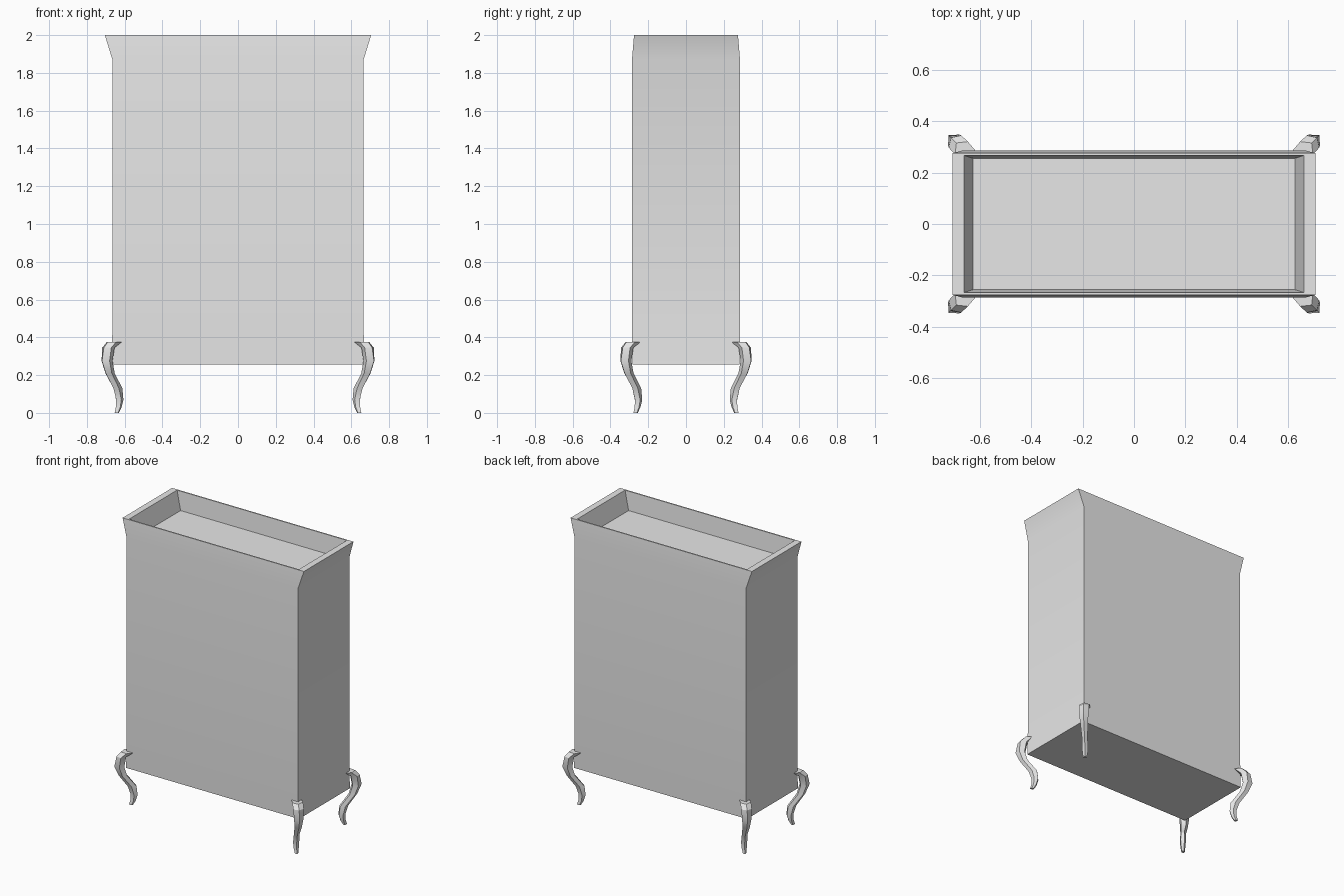
import bpy
import bmesh

cube = bpy.data.objects.get("Cube")
if cube:
    bpy.data.objects.remove(cube, do_unlink=True)

grey = bpy.data.materials.new("plain_grey")
grey.use_nodes = True
grey.diffuse_color = (0.8, 0.8, 0.8, 1)
grey.node_tree.nodes["Principled BSDF"].inputs["Base Color"].default_value = (0.8, 0.8, 0.8, 1)


def loft(name, rings):
    """Skin a stack of equal-sized rings and cap both ends."""
    bm = bmesh.new()
    loops = [[bm.verts.new(p) for p in ring] for ring in rings]
    n = len(loops[0])
    for a, b in zip(loops, loops[1:]):
        for i in range(n):
            j = (i + 1) % n
            bm.faces.new((a[i], a[j], b[j], b[i]))
    bm.faces.new(loops[0])
    bm.faces.new(loops[-1])
    bmesh.ops.recalc_face_normals(bm, faces=bm.faces)
    mesh = bpy.data.meshes.new(name)
    bm.to_mesh(mesh)
    bm.free()
    mesh.materials.append(grey)
    obj = bpy.data.objects.new(name, mesh)
    bpy.context.collection.objects.link(obj)
    bpy.ops.object.select_all(action="DESELECT")
    obj.select_set(True)
    bpy.context.view_layer.objects.active = obj
    bpy.ops.object.shade_smooth_by_angle(angle=0.52)
    return obj


def rectangle(x, y, z):
    return [(-x, -y, z), (x, -y, z), (x, y, z), (-x, y, z)]


# Cabinet body: outer wall, flared rim, then down to the recessed top panel
body_profile = [
    (0.672, 0.283, 0.255),
    (0.665, 0.286, 0.43),
    (0.665, 0.286, 1.87),
    (0.705, 0.275, 2.0),
    (0.66, 0.266, 2.0),
    (0.625, 0.255, 1.87),
]
loft("cabinet_body", [rectangle(*p) for p in body_profile])

# Curved leg sections: height, outer ridge, side, inner offsets, half width
leg_profile = [
    (0.0, -0.012, -0.022, -0.03, 0.011),
    (0.03, -0.018, -0.03, -0.042, 0.016),
    (0.07, -0.02, -0.033, -0.05, 0.02),
    (0.13, -0.006, -0.022, -0.045, 0.018),
    (0.21, 0.035, 0.02, -0.002, 0.024),
    (0.275, 0.055, 0.036, 0.012, 0.03),
    (0.345, 0.045, 0.03, 0.003, 0.034),
    (0.375, 0.025, 0.005, -0.027, 0.035),
]


def leg_ring(sx, sy, z, outer, side, inner, width):
    w = width * 0.707
    v = w * (0.9 if z > 0.36 else 0.6)
    section = [(outer, 0), (side, w), (inner, v), (inner, -v), (side, -w)]
    return [(sx * (0.665 + d + t), sy * (0.29 + d - t), z) for d, t in section]


# Four legs set diagonally at the corners
for sx, side_name in ((1, "left"), (-1, "right")):
    for sy, end_name in ((-1, "front"), (1, "back")):
        loft(f"{end_name}_{side_name}_leg",
             [leg_ring(sx, sy, *s) for s in leg_profile])
